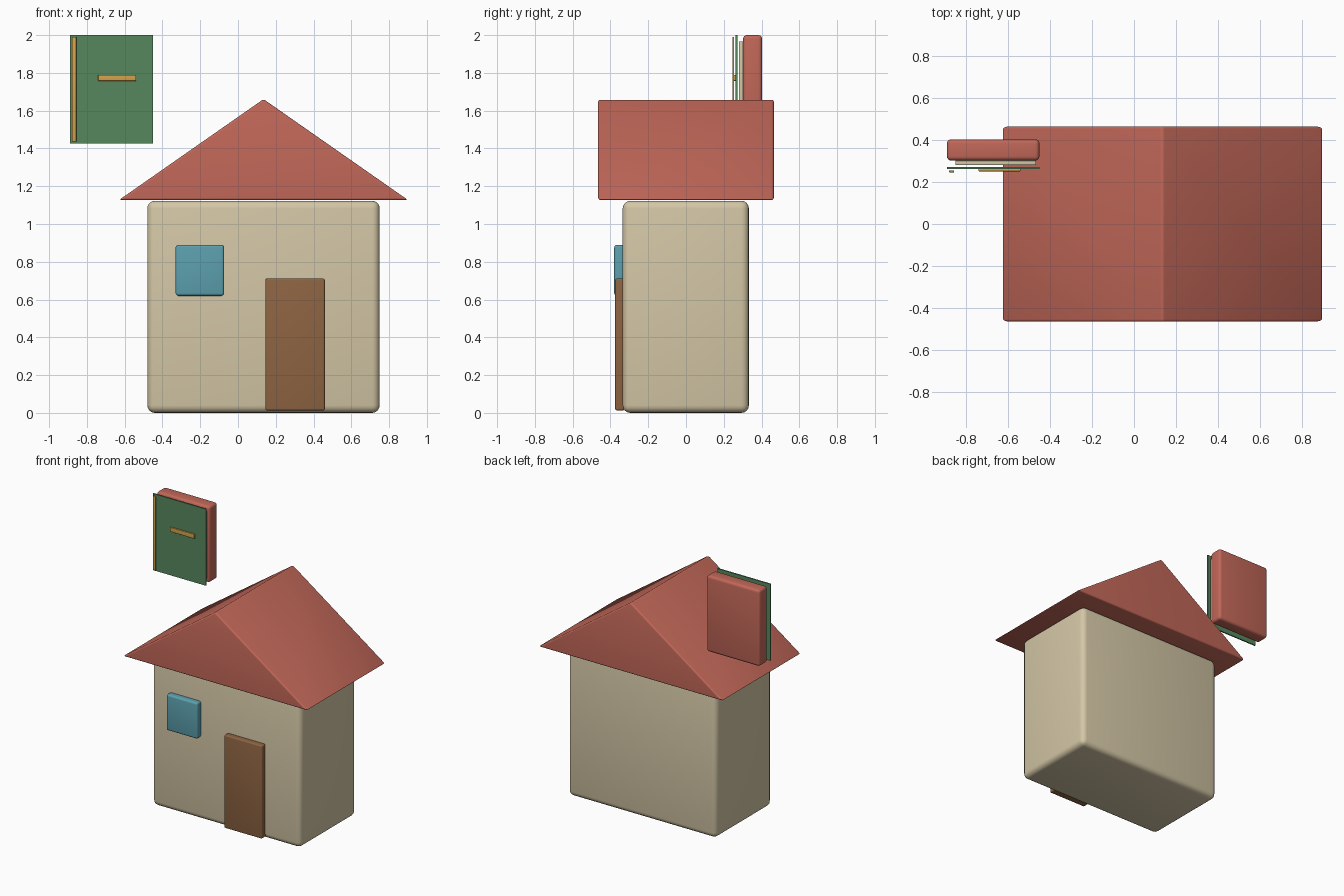
import bpy, bmesh, math

if "Cube" in bpy.data.objects:
    bpy.data.objects.remove(bpy.data.objects["Cube"])


def material(name, rgb):
    # sRGB bytes to linear
    m = bpy.data.materials.new(name)
    lin = [((c / 255 + 0.055) / 1.055) ** 2.4 for c in rgb]
    m.diffuse_color = (*lin, 1)
    m.use_nodes = True
    m.node_tree.nodes["Principled BSDF"].inputs["Base Color"].default_value = m.diffuse_color
    return m


CREAM = material("cream", (212, 199, 166))
RED = material("brick red", (193, 103, 88))
BLUE = material("window blue", (92, 160, 174))
BROWN = material("door brown", (142, 100, 66))
GREEN = material("cover green", (86, 135, 95))
GOLD = material("gold", (212, 163, 78))


def finish(name, bm, mat, bevel):
    bmesh.ops.recalc_face_normals(bm, faces=bm.faces)
    if bevel:
        bmesh.ops.bevel(bm, geom=bm.edges[:], offset=bevel, segments=4,
                        profile=0.5, affect='EDGES', clamp_overlap=True)
    mesh = bpy.data.meshes.new(name)
    bm.to_mesh(mesh)
    bm.free()
    mesh.materials.append(mat)
    ob = bpy.data.objects.new(name, mesh)
    bpy.context.collection.objects.link(ob)
    bpy.ops.object.select_all(action='DESELECT')
    ob.select_set(True)
    bpy.context.view_layer.objects.active = ob
    bpy.ops.object.shade_smooth_by_angle(angle=math.radians(35))
    return ob


def box(name, x, y, z, mat, bevel=0.0):
    # box from (min, max) pairs
    bm = bmesh.new()
    bmesh.ops.create_cube(bm, size=1)
    for v in bm.verts:
        v.co = [r[0] if c < 0 else r[1] for c, r in zip(v.co, (x, y, z))]
    return finish(name, bm, mat, bevel)


def prism(name, profile, y0, y1, mat, bevel):
    # xz profile extruded along y
    bm = bmesh.new()
    face = bm.faces.new([bm.verts.new((x, y0, z)) for x, z in profile])
    ext = bmesh.ops.extrude_face_region(bm, geom=[face])["geom"]
    for v in ext:
        if isinstance(v, bmesh.types.BMVert):
            v.co.y = y1
    return finish(name, bm, mat, bevel)


# House
box("walls", (-0.48, 0.75), (-0.335, 0.333), (0.0, 1.123), CREAM, 0.04)
prism("roof", [(-0.63, 1.127), (0.90, 1.127), (0.135, 1.661)],
      -0.465, 0.465, RED, 0.012)
box("window", (-0.33, -0.073), (-0.38, -0.325), (0.62, 0.89), BLUE, 0.014)
box("door", (0.146, 0.46), (-0.375, -0.325), (0.013, 0.711), BROWN, 0.01)

# Floating book
box("book_block", (-0.89, -0.45), (0.302, 0.403), (1.428, 2.0), RED, 0.02)
box("book_pages", (-0.85, -0.466), (0.28, 0.302), (1.46, 1.967), CREAM, 0.004)
box("book_cover", (-0.89, -0.45), (0.262, 0.272), (1.426, 2.0), GREEN)
box("book_spine_strip", (-0.88, -0.856), (0.246, 0.255), (1.437, 1.99), GOLD, 0.002)
box("book_title_bar", (-0.74, -0.54), (0.251, 0.263), (1.758, 1.79), GOLD, 0.002)
